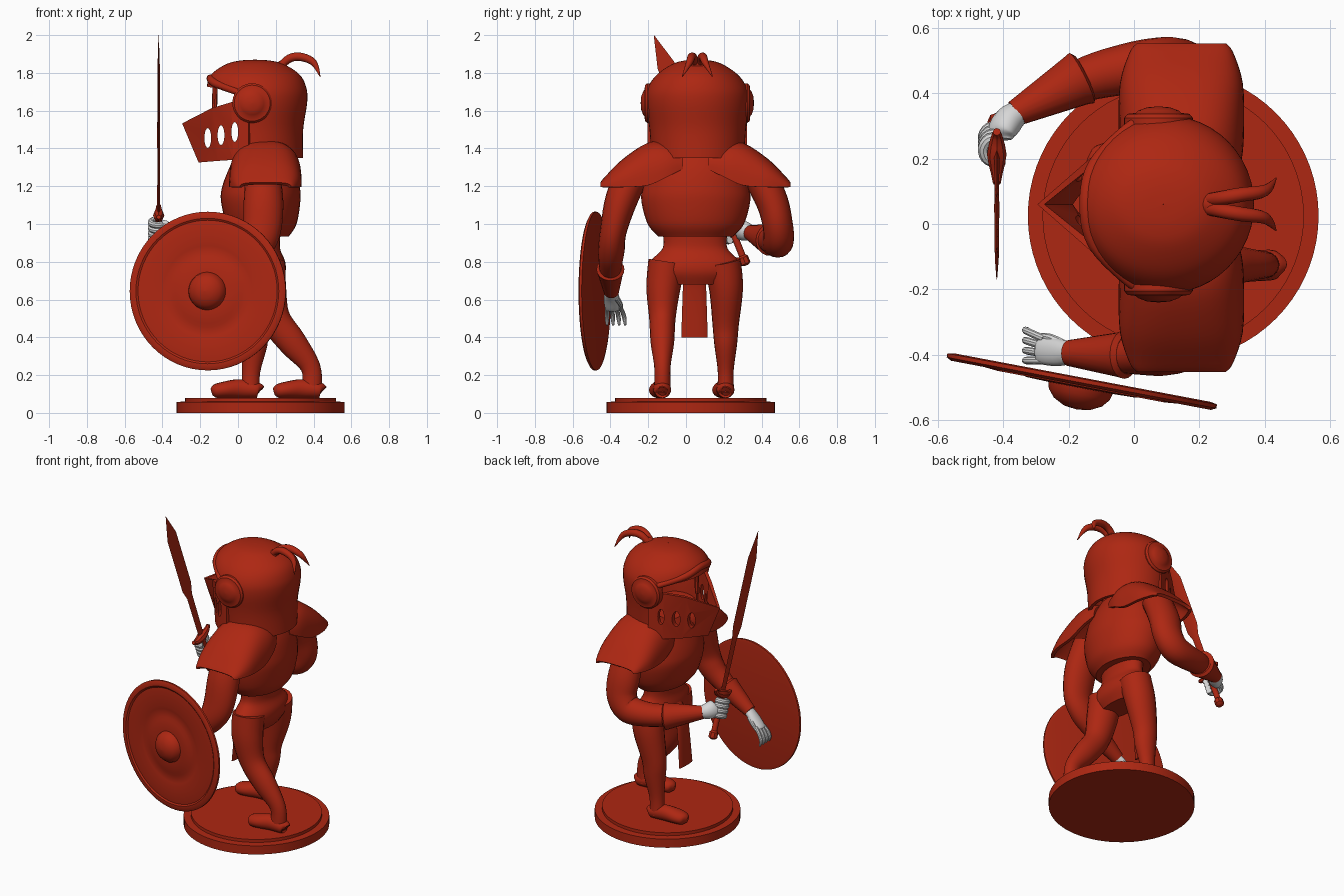
import bpy, bmesh, math
from mathutils import Vector, Matrix

def material(name, col):
    m = bpy.data.materials.new(name)
    m.diffuse_color = (*col, 1)
    return m
RED = material("red", (0.42, 0.02, 0.006))
GREY = material("light grey", (0.68, 0.68, 0.68))
X, Y = Vector((1, 0, 0)), Vector((0, 1, 0))

def finish(name, bm, mat=RED):
    bmesh.ops.recalc_face_normals(bm, faces=bm.faces)
    me = bpy.data.meshes.new(name)
    bm.to_mesh(me)
    bm.free()
    me.materials.append(mat)
    ob = bpy.data.objects.new(name, me)
    bpy.context.collection.objects.link(ob)
    return ob

def spline(rows, steps):
    # Catmull-Rom through rows of numbers
    out = []
    for i in range(len(rows) - 1):
        p0, p1, p2, p3 = rows[max(i-1, 0)], rows[i], rows[i+1], rows[min(i+2, len(rows)-1)]
        for k in range(steps):
            t = k / steps
            out.append([0.5*(2*b + (c-a)*t + (2*a-5*b+4*c-d)*t*t + (3*b-a-3*c+d)*t**3)
                        for a, b, c, d in zip(p0, p1, p2, p3)])
    return out + [list(rows[-1])]

def tube(name, pts, ref=Y, mat=RED, n=20, steps=5, flat=False, cap=True):
    # elliptical sections (x, y, z, radius along ref, other radius) along a path
    rows = spline([tuple(p) if len(p) == 5 else (*p, p[3]) for p in pts], steps)
    bm = bmesh.new()
    rings = []
    for i, r in enumerate(rows):
        c = Vector(r[:3])
        t = Vector(rows[min(i+1, len(rows)-1)][:3]) - Vector(rows[max(i-1, 0)][:3])
        t = Vector((0, 0, 1)) if flat else t.normalized()
        u = (ref - t*ref.dot(t)).normalized()
        v = t.cross(u)
        a, b = max(r[3], .001), max(r[4], .001)
        rings.append([bm.verts.new(c + u*a*math.cos(2*math.pi*k/n) + v*b*math.sin(2*math.pi*k/n))
                      for k in range(n)])
    for r0, r1 in zip(rings, rings[1:]):
        for k in range(n):
            bm.faces.new((r0[k], r0[(k+1) % n], r1[(k+1) % n], r1[k]))
    if cap:
        bm.faces.new(rings[0])
        bm.faces.new(rings[-1])
    return finish(name, bm, mat)

def lathe(name, prof, loc, axis=(0, 0, 1), n=64):
    # (radius, height) profile turned about an axis
    ob = tube(name, [(0, 0, h, r) for r, h in prof], X, n=n, steps=1, flat=True)
    ob.data.transform(Matrix.Translation(loc) @ Vector(axis).to_track_quat('Z', 'Y').to_matrix().to_4x4())
    return ob

def sheet(name, grid):
    bm = bmesh.new()
    vs = [[bm.verts.new(p) for p in row] for row in grid]
    for a, b in zip(vs, vs[1:]):
        for k in range(len(a) - 1):
            bm.faces.new((a[k], a[k+1], b[k+1], b[k]))
    return finish(name, bm)

def modify(ob, kind, **kw):
    m = ob.modifiers.new(kind, kind)
    for k, v in kw.items():
        setattr(m, k, v)
    bpy.context.view_layer.objects.active = ob
    bpy.ops.object.modifier_apply(modifier=m.name)

def cut(ob, cutter):
    modify(ob, 'BOOLEAN', object=cutter, operation='DIFFERENCE', solver='EXACT')
    bpy.data.objects.remove(cutter)

# stepped round base
lathe("base", [(.445, 0), (.445, .058), (.40, .06), (.40, .08)], (.12, .025, 0), n=72)

# torso and pelvis
tube("torso", [(.13, .052, .935, .14, .2), (.125, .052, 1.0, .185, .255), (.12, .052, 1.12, .21, .288),
               (.122, .052, 1.2, .205, .28), (.13, .055, 1.3, .175, .25), (.13, .055, 1.4, .13, .17)],
     X, n=32, flat=True)
tube("pelvis", [(.135, .048, .95, .09, .17), (.135, .048, .87, .088, .172), (.14, .047, .8, .11, .238),
                (.14, .047, .74, .11, .24), (.14, .045, .68, .08, .17)], X, n=32, flat=True)
tube("loincloth", [(.06, .045, .82, .05, .015), (.0, .045, .7, .06, .015), (-.03, .045, .4, .07, .01)], n=12)

# legs and feet
tube("back_leg", [(.15, -.1, .8, .1, .1), (.155, -.12, .66, .09, .1), (.195, -.125, .5, .07, .082),
                  (.29, -.125, .37, .062, .075), (.385, -.125, .24, .043, .052), (.39, -.125, .11, .045, .055)])
tube("front_leg", [(.15, .19, .8, .1, .1), (.13, .212, .66, .09, .1), (.09, .21, .47, .07, .08),
                   (.085, .21, .36, .06, .07), (.07, .21, .22, .042, .048), (.065, .21, .11, .045, .05)])
for name, x, y in (("back_foot", .39, -.125), ("front_foot", .06, .21)):
    tube(name, [(x+.055, y, .115, .02, .03), (x+.04, y, .12, .045, .042), (x-.05, y-.005, .128, .048, .05),
                (x-.13, y-.015, .122, .056, .044), (x-.18, y-.02, .115, .045, .036), (x-.2, y-.02, .11, .015, .018)])

# arms with flared gauntlets
tube("shield_arm", [(.13, -.28, 1.28, .09), (.135, -.345, 1.12, .085, .105), (.125, -.385, .96, .07, .1),
                    (.08, -.395, .86, .07, .085), (0, -.4, .78, .06, .065), (-.1, -.4, .71, .05), (-.19, -.395, .645, .036)])
tube("shield_gauntlet", [(-.2, -.395, .64, .04), (-.05, -.4, .745, .068), (-.03, -.4, .76, .074),
                         (-.02, -.4, .767, .06)], steps=1)
tube("sword_arm", [(.14, .38, 1.28, .09), (.14, .455, 1.12, .085, .105), (.14, .485, 1.0, .08, .1),
                   (.09, .49, .92, .082, .092), (-.02, .475, .905, .078), (-.17, .435, .92, .065), (-.36, .34, .955, .036)])
tube("sword_gauntlet", [(-.365, .338, .955, .04), (-.18, .437, .92, .08), (-.16, .447, .917, .086),
                        (-.15, .452, .916, .07)], steps=1)

# shoulder plates, mirrored about the body middle
for s in (-1, 1):
    rows = spline([(.07, 1.385, 1.29, .15), (.15, 1.425, 1.25, .175), (.25, 1.42, 1.205, .182),
                   (.38, 1.335, 1.195, .178), (.47, 1.245, 1.195, .15), (.495, 1.215, 1.195, .13)], 4)
    grid = []
    for d, top, bot, hw in rows:
        row = []
        for k in range(25):
            a = math.pi*k/24
            c, q = math.cos(a), math.sin(a)
            row.append((.145 + hw*math.copysign(abs(c)**.75, c), .05 + s*d, bot + (top-bot)*q**.75))
        grid.append(row)
    modify(sheet("shoulder_plate", grid), 'SOLIDIFY', thickness=.02, offset=0)

# hollow helmet with an open face
helmet = tube("helmet", [(.1, .062, 1.35, .245, .245), (.1, .062, 1.5, .245, .255), (.1, .06, 1.64, .266, .272),
                         (.098, .06, 1.72, .264, .262), (.092, .06, 1.79, .235, .215), (.09, .06, 1.845, .155, .135),
                         (.09, .06, 1.865, .08, .07), (.09, .06, 1.87, .0, .0)], X, n=48, flat=True, cap=False)
modify(helmet, 'SOLIDIFY', thickness=.02, offset=-1)
bm = bmesh.new()
outline = [(-.5, 1.79), (-.02, 1.7), (-.02, 1.63), (.03, 1.56), (.03, 1.2), (-.5, 1.2)]
face = bm.faces.new([bm.verts.new((x, -.6, z)) for x, z in outline])
ext = bmesh.ops.extrude_face_region(bm, geom=[face])
bmesh.ops.translate(bm, vec=(0, 1.2, 0), verts=[v for v in ext['geom'] if isinstance(v, bmesh.types.BMVert)])
cut(helmet, finish("face_cutter", bm))
tube("brow_rim", [(.03, -.2, 1.685, .014), (-.02, -.17, 1.705, .018), (-.12, -.06, 1.745, .022), (-.145, .06, 1.77, .022),
                  (-.12, .18, 1.745, .022), (-.02, .29, 1.705, .018), (.03, .32, 1.685, .014)],
     Vector((0, 0, 1)), n=12)
tube("nose_bar", [(-.125, .06, 1.59, .014), (-.12, .06, 1.78, .014)], n=8, steps=1)

# pointed visor with three breathing slots each side
top = [(.06, .255, 1.665), (-.03, .215, 1.645), (-.13, .13, 1.615), (-.285, 0, 1.535)]
low = [(.06, .252, 1.345), (-.02, .22, 1.34), (-.1, .14, 1.335), (-.198, 0, 1.328)]
full = lambda e: [(x, .06-y, z) for x, y, z in e] + [(x, .06+y, z) for x, y, z in e[-2::-1]]
visor = sheet("visor", [full(top), full(low)])
modify(visor, 'SOLIDIFY', thickness=.022, offset=0)
for x, z in ((-.16, 1.455), (-.09, 1.47), (-.017, 1.487)):
    cut(visor, tube("slot_cutter", [(x, -.5, z, .018, .052), (x, .6, z, .018, .052)], X, steps=1))

# visor pivots on the sides
for s in (-1, 1):
    lathe("visor_pivot", [(.105, -.02), (.105, .015), (.095, .027), (.07, .03), (.062, .037), (.035, .047), (0, .05)],
          (.075, .06 + s*.25, 1.64), (0, s, 0), n=40)

# plume
tube("plume_socket", [(.18, .06, 1.82, .03, .015), (.24, .06, 1.84, .035, .03), (.26, .06, 1.84, .03, .025)], n=12)
for s in (-1, 1):
    tube("plume", [(.22, .06+s*.012, 1.83, .02), (.27, .06+s*.02, 1.875, .022), (.33, .06+s*.03, 1.885, .022),
                   (.4, .06+s*.042, 1.855, .018), (.435, .06+s*.08, 1.78, .002)], n=12)

# round shield with raised boss
lathe("shield", [(.4, -.012), (.42, -.008), (.42, .004), (.405, .012), (.385, .012), (.375, .005), (.26, .016), (.24, .01),
                 (.19, .01), (.17, .018), (.1, .02), (.095, .04), (.075, .064), (.04, .082), (0, .087)],
      (-.16, -.482, .645), (-.186, -.983, 0))

# sword, built upright then tilted
parts = [
    tube("blade", [(0, 0, .28, .008, .024), (0, 0, .62, .007, .027), (0, 0, .7, .008, .048),
                   (0, 0, 1.13, .006, .048), (0, 0, 1.303, 0, 0)], X, n=4, steps=1),
    tube("guard", [(0, -.085, .3, .012), (0, -.06, .28, .018), (0, 0, .275, .03), (0, .06, .28, .018), (0, .085, .3, .012)],
         X, n=8, steps=2),
    tube("grip", [(0, 0, .03, .018), (0, 0, .28, .018)], X, n=12, steps=1),
    tube("pommel", [(0, 0, -.01, .012), (0, 0, .0, .028), (0, 0, .035, .028), (0, 0, .05, .015)], X, n=8, steps=1)]
tilt = Matrix.Translation((-.42, .315, .79)) @ Matrix.Rotation(math.atan2(.485, 1.21), 4, 'X')
for p in parts:
    p.data.transform(tilt)

# gripping hand
tube("gripping_palm", [(-.345, .348, .953, .034), (-.38, .32, .96, .045, .05), (-.405, .285, .97, .04, .055),
                       (-.41, .26, .975, .02, .04)], mat=GREY, n=16)
for i in range(4):
    ring = []
    for deg in (70, 120, 170, 220, 270, 310):
        a = math.radians(deg)
        p = tilt @ Vector((.036*math.cos(a) - .005, .04*math.sin(a), .145 + .03*i))
        ring.append((*p, .018))
    tube("curled_finger", ring, Vector((0, -.37, .93)), GREY, n=10, steps=3)

# open hand
tube("open_palm", [(-.18, -.395, .65, .032), (-.235, -.393, .605, .042, .024), (-.285, -.388, .555, .04, .02),
                   (-.295, -.387, .545, .025, .012)], mat=GREY, n=16)
for i in range(4):
    y = -.418 + .022*i
    tube("open_finger", [(-.275, y, .565, .012), (-.315, y + .006*i, .53, .012), (-.332, y + .009*i, .495, .011),
                         (-.325, y + .01*i, .465, .006)], mat=GREY, n=10, steps=3)
tube("thumb", [(-.215, -.37, .61, .016), (-.255, -.35, .58, .014), (-.285, -.342, .55, .008)], Vector((0, 0, 1)), GREY, n=10)

# smooth shading with sharp edges kept
bpy.ops.object.select_all(action='SELECT')
bpy.context.view_layer.objects.active = helmet
bpy.ops.object.shade_smooth_by_angle(angle=math.radians(35))
